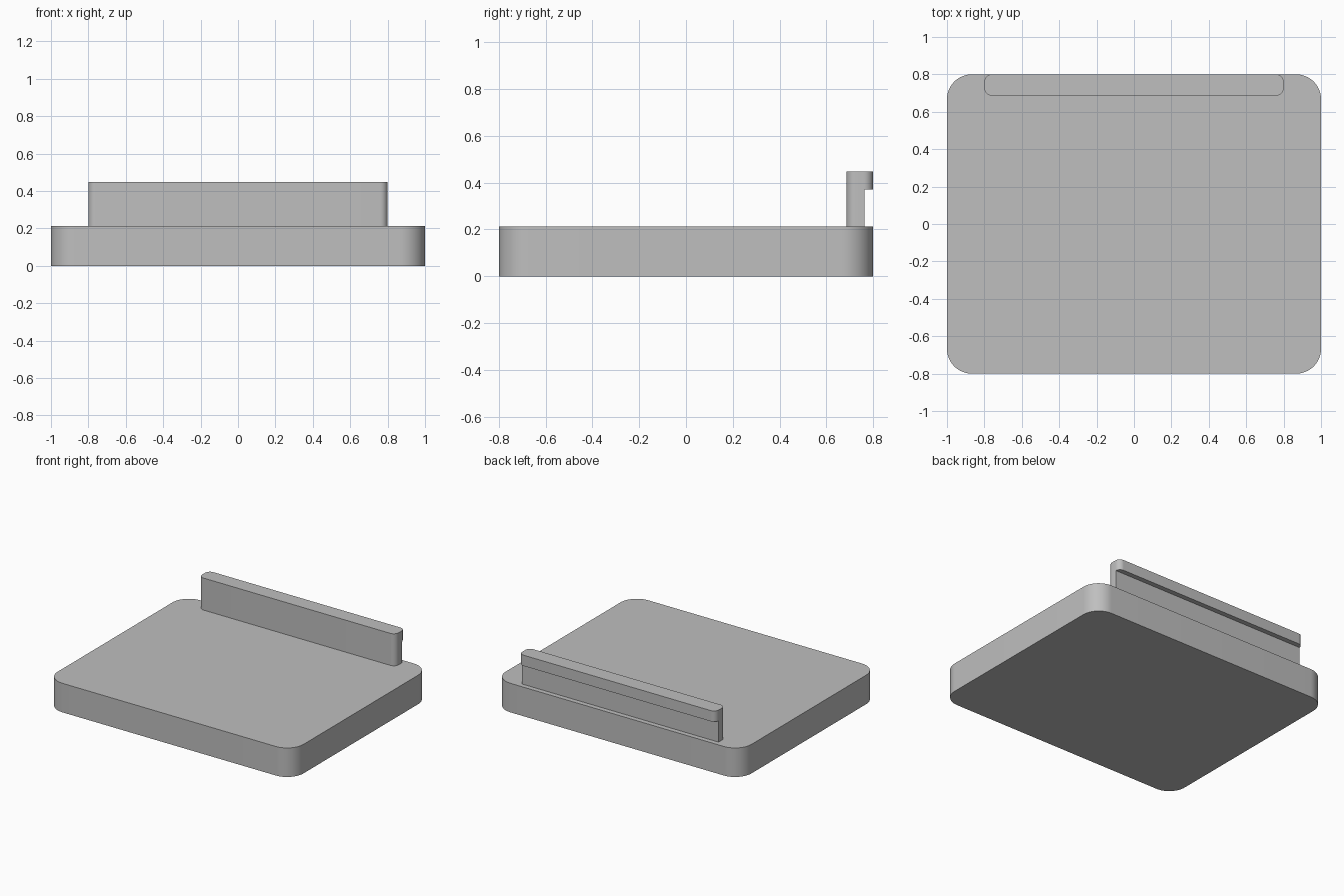
import bpy, bmesh, math

if "Cube" in bpy.data.objects:
    bpy.data.objects.remove(bpy.data.objects["Cube"])

grey = bpy.data.materials.new("grey plastic")
grey.diffuse_color = (0.52, 0.52, 0.52, 1)
grey.use_nodes = True
grey.node_tree.nodes["Principled BSDF"].inputs["Base Color"].default_value = grey.diffuse_color


def rounded_slab(name, x0, x1, y0, y1, z0, z1, radius=0.0, steps=12):
    """Upright prism with rounded vertical corners."""
    corners = [(x1 - radius, y1 - radius), (x0 + radius, y1 - radius),
               (x0 + radius, y0 + radius), (x1 - radius, y0 + radius)]
    bm = bmesh.new()
    ring = []
    for i, (cx, cy) in enumerate(corners):
        for s in range(steps + 1 if radius else 1):
            a = math.pi / 2 * (i + s / steps)
            ring.append(bm.verts.new((cx + radius * math.cos(a),
                                      cy + radius * math.sin(a), z0)))
    face = bm.faces.new(ring)
    top = bmesh.ops.extrude_face_region(bm, geom=[face])["geom"]
    bmesh.ops.translate(bm, vec=(0, 0, z1 - z0),
                        verts=[g for g in top if isinstance(g, bmesh.types.BMVert)])
    bmesh.ops.recalc_face_normals(bm, faces=bm.faces[:])
    mesh = bpy.data.meshes.new(name)
    bm.to_mesh(mesh)
    bm.free()
    mesh.materials.append(grey)
    obj = bpy.data.objects.new(name, mesh)
    bpy.context.collection.objects.link(obj)
    return obj


def activate(obj):
    bpy.ops.object.select_all(action='DESELECT')
    obj.select_set(True)
    bpy.context.view_layer.objects.active = obj


# Base plate and the hooked rail along its back edge
base = rounded_slab("base_plate", -1, 1, -0.8, 0.8, 0, 0.2135, 0.133, 16)
rail = rounded_slab("hook_rail", -0.8, 0.8, 0.686, 0.8, 0.2, 0.449, 0.04)

# Undercut below the hook lip, open to the back
cutter = rounded_slab("undercut_cutter", -1, 1, 0.764, 0.9, 0.1, 0.37)
cutter.hide_render = True
cut = rail.modifiers.new("undercut", 'BOOLEAN')
cut.operation = 'DIFFERENCE'
cut.solver = 'EXACT'
cut.object = cutter
activate(rail)
bpy.ops.object.modifier_apply(modifier=cut.name)
bpy.data.objects.remove(cutter)

# Smooth corners, crisp edges
for obj in (base, rail):
    activate(obj)
    bpy.ops.object.shade_smooth_by_angle(angle=math.radians(30))
